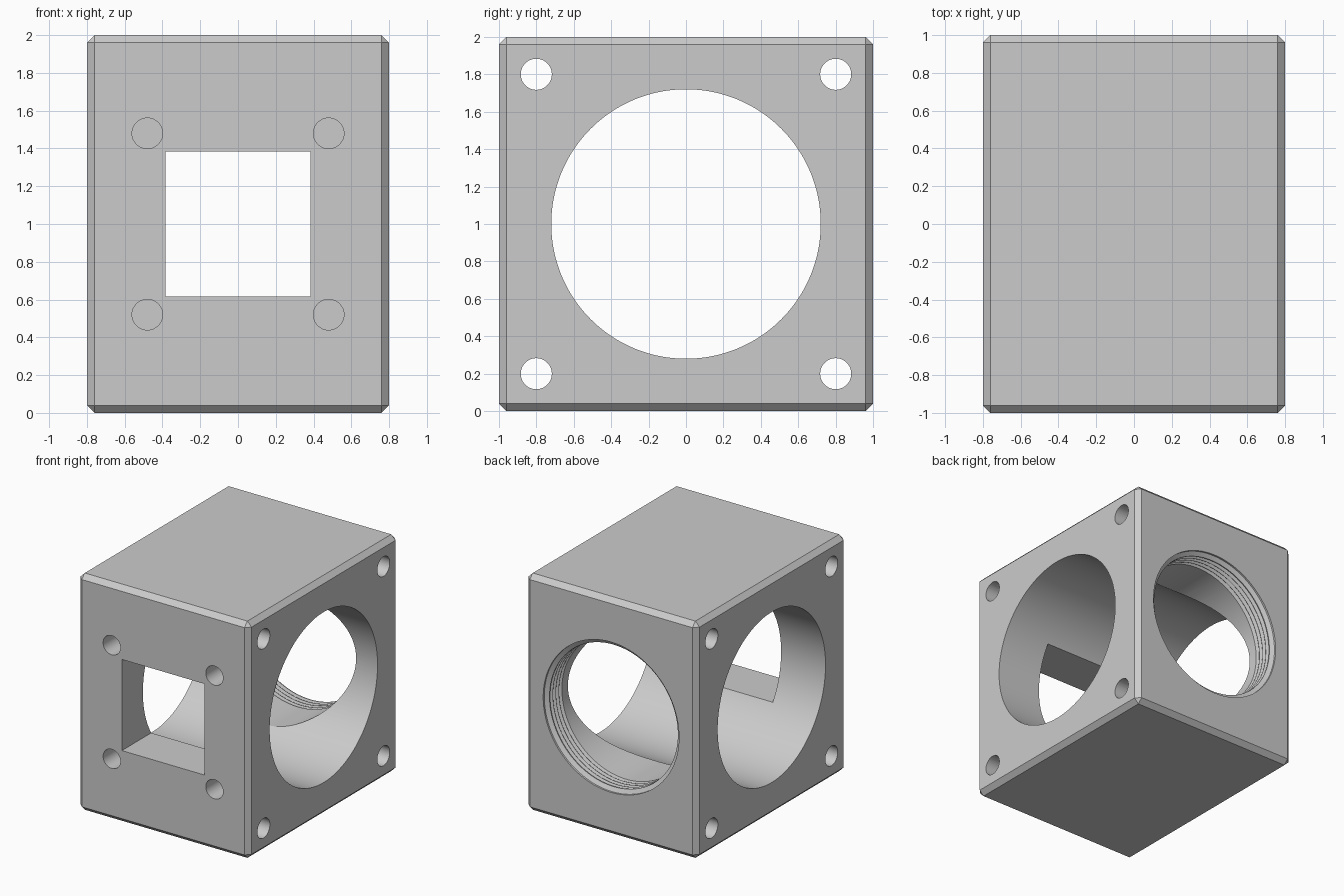
import bpy, bmesh, math
from mathutils import Matrix

cube = bpy.data.objects.get("Cube")
if cube:
    bpy.data.objects.remove(cube, do_unlink=True)

grey = bpy.data.materials.new("plain grey")
grey.use_nodes = True
grey.diffuse_color = (0.6, 0.6, 0.6, 1)
grey.node_tree.nodes["Principled BSDF"].inputs["Base Color"].default_value = (0.6, 0.6, 0.6, 1)

MID = 1.0                      # height of the block centre
WIDTH, DEPTH, CHAMFER = 1.6, 2.0, 0.04
ALONG_X = Matrix.Rotation(math.pi / 2, 4, 'Y')
ALONG_Y = Matrix.Rotation(-math.pi / 2, 4, 'X')


def make_object(name, bm):
    mesh = bpy.data.meshes.new(name)
    bmesh.ops.recalc_face_normals(bm, faces=bm.faces)
    bm.to_mesh(mesh)
    bm.free()
    mesh.materials.append(grey)
    obj = bpy.data.objects.new(name, mesh)
    bpy.context.collection.objects.link(obj)
    return obj


def make_box(name, size, centre):
    bm = bmesh.new()
    bmesh.ops.create_cube(bm, size=1)
    bmesh.ops.scale(bm, vec=size, verts=bm.verts)
    bmesh.ops.translate(bm, vec=centre, verts=bm.verts)
    return make_object(name, bm)


def make_lathe(name, profile, turn, centre, sides):
    """Closed turned solid from (radius, distance along axis) pairs."""
    bm = bmesh.new()
    rings = []
    for r, h in profile:
        angles = [2 * math.pi * i / sides for i in range(sides)]
        rings.append([bm.verts.new((r * math.cos(a), r * math.sin(a), h)) for a in angles])
    for low, high in zip(rings, rings[1:]):
        for i in range(sides):
            j = (i + 1) % sides
            bm.faces.new((low[i], low[j], high[j], high[i]))
    bm.faces.new(rings[0])
    bm.faces.new(rings[-1])
    bmesh.ops.transform(bm, matrix=Matrix.Translation(centre) @ turn, verts=bm.verts)
    return make_object(name, bm)


# Chamfered block
body = make_box("housing_block", (WIDTH, DEPTH, 2), (0, 0, MID))
bevel = body.modifiers.new("chamfer", 'BEVEL')
bevel.width = CHAMFER
bevel.segments = 1

# Large side to side bore
cutters = [make_lathe("main_bore", [(0.72, -1), (0.72, 1)], ALONG_X, (0, 0, MID), 128)]

# Square window through the front wall
cutters.append(make_box("front_window", (0.77, 1.1, 0.77), (0, -0.6, MID)))

# Threaded opening through the back wall
minor, major, pitch = 0.6, 0.635, 0.04
thread = [(minor, 0.1)]
for n in range(4):
    start = 0.8 + n * pitch
    thread += [(minor, start), (major, start + pitch * 0.45),
               (major, start + pitch * 0.55), (minor, start + pitch * 0.95)]
thread += [(minor, 0.965), (major, 0.985), (major, 1.1)]
cutters.append(make_lathe("back_thread", thread, ALONG_Y, (0, 0, MID), 96))

# Corner through holes and blind front screw holes
for sx in (-1, 1):
    for sz in (-1, 1):
        cutters.append(make_lathe("corner_hole", [(0.083, -1), (0.083, 1)], ALONG_X,
                                  (0, sx * 0.8, MID + sz * 0.8), 48))
        cutters.append(make_lathe("front_screw_hole", [(0.081, -1.1), (0.081, -0.7)], ALONG_Y,
                                  (sx * 0.48, 0, MID + sz * 0.48), 48))

# Cut every opening, bake the result and drop the cutters
for cutter in cutters:
    cutter.hide_render = True
    cut = body.modifiers.new(cutter.name, 'BOOLEAN')
    cut.operation = 'DIFFERENCE'
    cut.solver = 'EXACT'
    cut.object = cutter
bpy.context.view_layer.update()
result = bpy.data.meshes.new_from_object(body.evaluated_get(bpy.context.evaluated_depsgraph_get()))
body.modifiers.clear()
body.data = result
for cutter in cutters:
    bpy.data.objects.remove(cutter, do_unlink=True)

# One colour, smooth walls with sharp edges
result.materials.clear()
result.materials.append(grey)
for face in result.polygons:
    face.material_index = 0
bpy.ops.object.select_all(action='DESELECT')
body.select_set(True)
bpy.context.view_layer.objects.active = body
bpy.ops.object.shade_smooth_by_angle(angle=math.radians(25))
